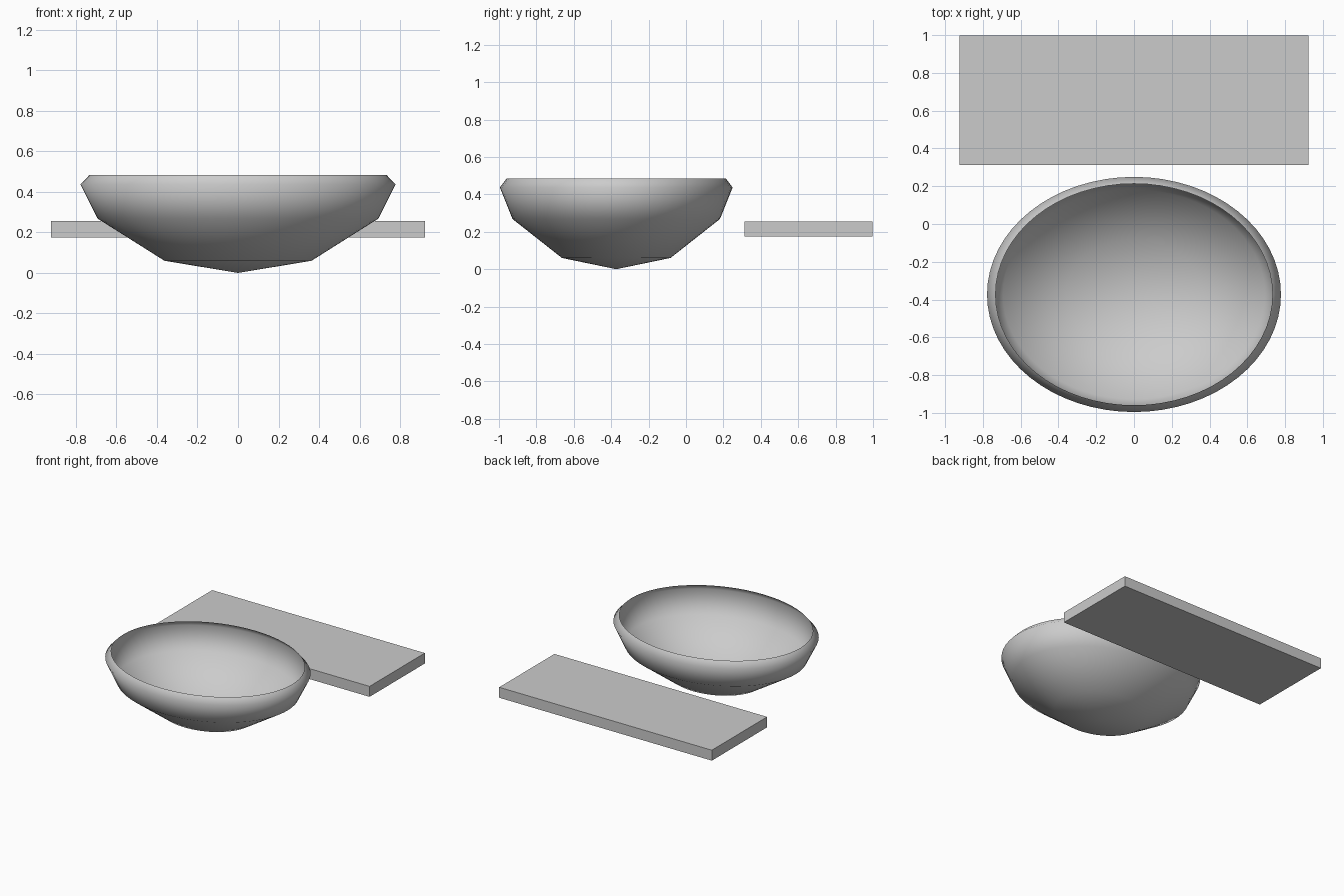
import bpy, bmesh, math

if "Cube" in bpy.data.objects:
    bpy.data.objects.remove(bpy.data.objects["Cube"])

SEGMENTS = 64
CENTER_Y = -0.373
RATIO_Y = 0.8


def make_object(name, bm):
    mesh = bpy.data.meshes.new(name)
    bm.to_mesh(mesh)
    bm.free()
    obj = bpy.data.objects.new(name, mesh)
    bpy.context.collection.objects.link(obj)
    return obj


# Basin: thin oval shell lathed from a short profile (radius, height)
profile = [(0.363, 0.06), (0.693, 0.268), (0.778, 0.437), (0.733, 0.484)]
bm = bmesh.new()
tip = bm.verts.new((0, CENTER_Y, 0))
rings = []
for r, z in profile:
    rings.append([bm.verts.new((r * math.cos(2 * math.pi * i / SEGMENTS),
                                CENTER_Y + RATIO_Y * r * math.sin(2 * math.pi * i / SEGMENTS),
                                z)) for i in range(SEGMENTS)])
for i in range(SEGMENTS):
    j = (i + 1) % SEGMENTS
    bm.faces.new((tip, rings[0][j], rings[0][i]))
    for low, high in zip(rings, rings[1:]):
        bm.faces.new((low[i], low[j], high[j], high[i]))
for face in bm.faces:
    face.smooth = True
make_object("basin", bm)

# Shelf: flat slab behind the basin
bm = bmesh.new()
bmesh.ops.create_cube(bm, size=1)
bmesh.ops.scale(bm, vec=(1.846, 0.685, 0.082), verts=bm.verts)
bmesh.ops.translate(bm, vec=(0, 0.6555, 0.215), verts=bm.verts)
make_object("shelf", bm)
